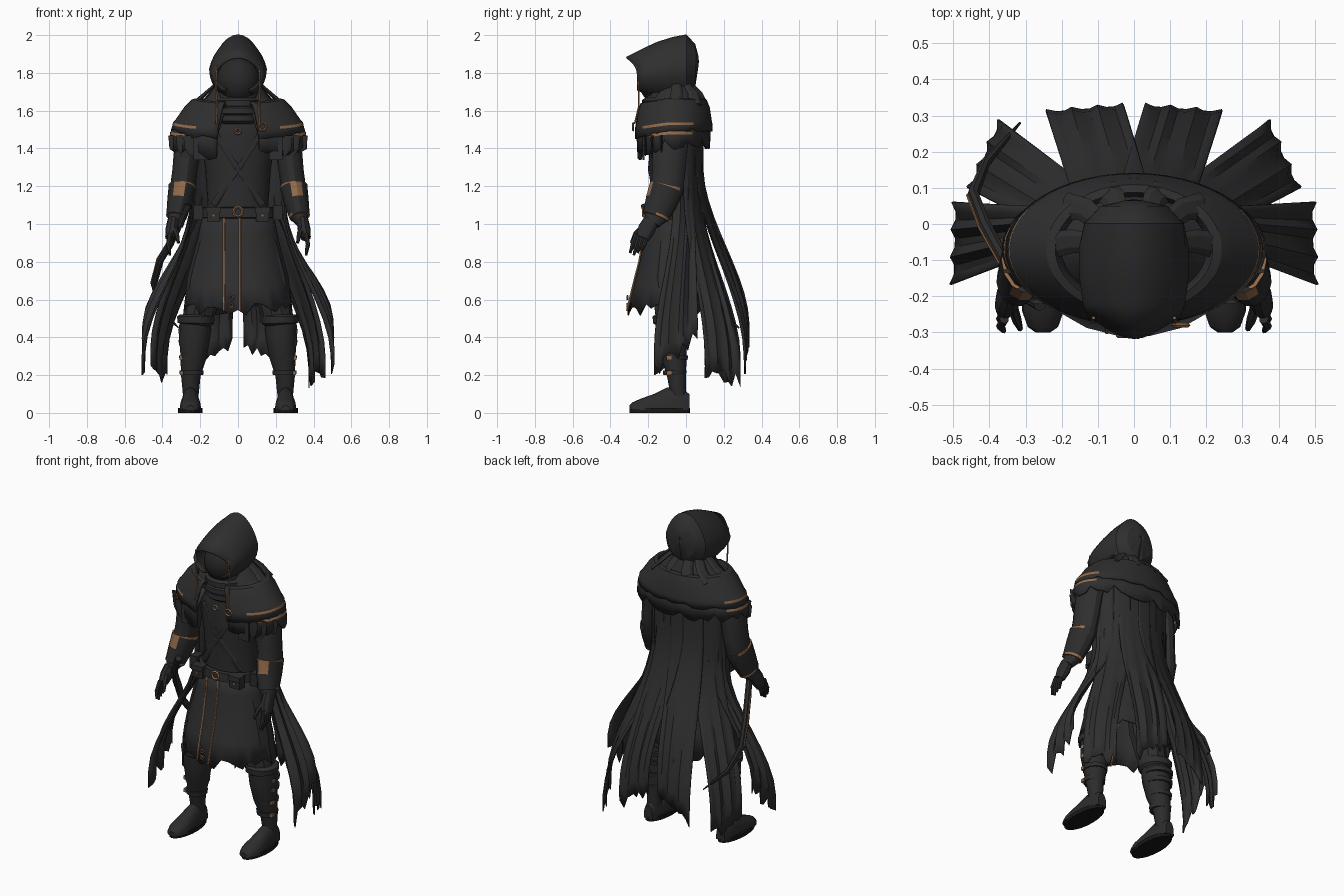
import bpy, bmesh, random
from math import sin, cos, radians, pi
from mathutils import Vector

random.seed(4)
cube = bpy.data.objects.get("Cube")
if cube:
    bpy.data.objects.remove(cube)
parts = []


def material(name, color):
    mat = bpy.data.materials.new(name)
    mat.use_nodes = True
    mat.diffuse_color = (*color, 1)
    mat.node_tree.nodes["Principled BSDF"].inputs["Base Color"].default_value = (*color, 1)
    return mat


cloth = material("charcoal cloth", (.028, .028, .029))
leather = material("black leather", (.025, .025, .026))
shadow = material("dark mask", (.021, .021, .022))
rubber = material("sole black", (.009, .009, .009))
bronze = material("bronze trim", (.3, .15, .07))


def sheet(name, rows, mat, closed=True, caps=False, thick=0, mirror=False, trim=None):
    """Skin rows of points; trim(center) picks the faces painted bronze."""
    bm = bmesh.new()
    grid = [[bm.verts.new(p) for p in row] for row in rows]
    count = len(rows[0])
    for low, high in zip(grid, grid[1:]):
        for i in range(count if closed else count - 1):
            j = (i + 1) % count
            bm.faces.new((low[i], low[j], high[j], high[i]))
    if caps:
        bm.faces.new(grid[0])
        bm.faces.new(grid[-1])
    bmesh.ops.recalc_face_normals(bm, faces=bm.faces)
    for face in bm.faces:
        if trim and trim(face.calc_center_median()):
            face.material_index = 1
    data = bpy.data.meshes.new(name)
    bm.to_mesh(data)
    bm.free()
    data.materials.append(mat)
    data.materials.append(bronze)
    obj = bpy.data.objects.new(name, data)
    bpy.context.collection.objects.link(obj)
    if thick:
        solid = obj.modifiers.new("thickness", "SOLIDIFY")
        solid.thickness = thick
        solid.offset = 0
    if mirror:
        obj.modifiers.new("mirror", "MIRROR")
    parts.append(obj)


def oval(z, rx, ry, cy=-.06, cx=0, start=0, sweep=360, count=28):
    steps = count if sweep == 360 else count - 1
    angles = [radians(start + sweep * i / steps) for i in range(count)]
    return [Vector((cx + rx * cos(a), cy + ry * sin(a), z)) for a in angles]


def tube(name, path, radii, mat, flat=1, sides=10, mirror=False, trim=None, ref=(0, 1, 0)):
    """Round or flattened limb along a path; flat scales the depth."""
    path = [Vector(p) for p in path]
    if not isinstance(radii, (list, tuple)):
        radii = [radii] * len(path)
    rows = []
    for i, (p, r) in enumerate(zip(path, radii)):
        along = (path[min(i + 1, len(path) - 1)] - path[max(i - 1, 0)]).normalized()
        side = along.cross(Vector(ref)).normalized()
        depth = along.cross(side)
        turns = [2 * pi * k / sides for k in range(sides)]
        rows.append([p + r * (side * cos(t) + depth * sin(t) * flat) for t in turns])
    sheet(name, rows, mat, caps=True, mirror=mirror, trim=trim)


def box(name, center, size, mat):
    """Mirrored block."""
    x, y, z = center
    w, d, h = (s / 2 for s in size)
    rows = [[(x + a * w, y + b * d, z + c * h) for a, b in ((-1, -1), (1, -1), (1, 1), (-1, 1))]
            for c in (-1, 1)]
    sheet(name, rows, mat, caps=True, mirror=True)


def ring(name, center, radius, wire, count=14):
    """Small upright bronze ring facing the front."""
    c = Vector(center)
    rows = []
    for i in range(count + 1):
        a = 2 * pi * i / count
        out = Vector((cos(a), 0, sin(a)))
        rows.append([c + out * (radius + wire * cos(k)) + Vector((0, wire * sin(k), 0))
                     for k in (0, pi / 2, pi, 3 * pi / 2)])
    sheet(name, rows, bronze)


# Torso and crossed chest straps
sheet("torso", [oval(z, rx, ry) for z, rx, ry in (
    (1, .18, .13), (1.1, .16, .125), (1.3, .175, .135), (1.45, .2, .14),
    (1.56, .19, .13), (1.62, .1, .1))], leather, caps=True)
for side in (-1, 1):
    tube("chest_strap", [(side * .12, -.175, 1.48), (0, -.195, 1.29), (-side * .13, -.155, 1.1)],
         .018, leather, flat=.4, sides=6)
ring("pendant", (0, -.225, 1.49), .014, .006)

# Skirt with ragged hem and bronze front edges
skirt = []
for z, rx, ry in ((1.07, .18, .14), (.95, .205, .15), (.8, .235, .17), (.68, .262, .195), (.56, .285, .225)):
    row = oval(z, rx, ry, cy=-.06 - (1.07 - z) * .04, count=40)
    for i, p in enumerate(row):
        p.y -= .006 * (i % 2) * (1.07 - z)
        if z < .6:
            p.z += random.uniform(-.05, .025)
    skirt.append(row)
sheet("skirt", skirt, cloth, thick=.008)
for x in (-.075, .01):
    lift = .016 * abs(x) / .075
    tube("skirt_edge", [(x, y + lift, z) for y, z in (
        (-.21, 1.03), (-.223, .95), (-.249, .8), (-.28, .68), (-.314, .54))], .007, bronze, sides=6)
for z in (.57, .61):
    ring("skirt_charm", (-.035, -.31, z), .01, .005)

# Belt, buckle and pouches
sheet("belt", [oval(z, rx, rx - .04) for z, rx in (
    (1.03, .19), (1.035, .205), (1.085, .2), (1.09, .18))], leather)
ring("belt_buckle", (0, -.226, 1.065), .024, .007)
box("pouch", (.13, -.195, 1.05), (.07, .05, .075), leather)
box("pouch_flap", (.13, -.2, 1.075), (.078, .055, .03), cloth)
box("side_case", (.21, -.11, 1.06), (.05, .07, .08), leather)
box("pouch_stud", (.13, -.224, 1.045), (.014, .008, .014), bronze)

# Legs and banded boots
tube("thigh", [(.1, -.07, 1), (.17, -.09, .7), (.215, -.08, .48)], [.09, .1, .08], cloth, mirror=True)
tube("shin", [(.225, -.08, .5), (.23, -.075, .4), (.235, -.065, .3), (.25, -.05, .2), (.25, -.04, .08)],
     [.085, .083, .07, .052, .04], leather, sides=14, mirror=True)
tube("boot_cuff", [(.223, -.08, .52), (.223, -.08, .51), (.223, -.08, .475), (.224, -.08, .465)],
     [.085, .1, .096, .08], cloth, sides=14, mirror=True)
for z in (.2, .28, .36, .42):
    r = .04 + z * .108
    x = .262 - z * .08
    tube("boot_strap", [(x, -.06, z), (x, -.06, z + .025)], [r, r + .003], leather, sides=14, mirror=True)
    box("boot_buckle", (x + r * .88, -.09, z + .012), (.016, .024, .022), bronze)
sections = ((.018, .03, .1), (-.03, .045, .135), (-.1, .048, .135), (-.17, .055, .1),
            (-.24, .058, .075), (-.285, .042, .055), (-.3, .02, .04))
shoe = [[(.252 + w * cos(k * pi / 8), y, .015 + (h - .015) * sin(k * pi / 8) ** .7 if 0 < k < 8 else .015)
         for k in range(9)] for y, w, h in sections]
sheet("shoe", shoe, leather, caps=True, mirror=True)
sheet("sole", [oval(z, .065, .16, cy=-.14, cx=.252, count=20) for z in (0, .025)], rubber,
      caps=True, mirror=True)

# Arms, bracers and gloves
tube("arm", [(.23, -.07, 1.54), (.265, -.085, 1.42), (.282, -.09, 1.28), (.295, -.1, 1.18),
             (.325, -.16, 1.04), (.343, -.18, 1)],
     [.07, .072, .066, .066, .048, .03], cloth, sides=14, flat=1.35, mirror=True)
tube("bracer", [(.295, -.1, 1.205), (.296, -.103, 1.193), (.308, -.13, 1.12), (.324, -.157, 1.05), (.327, -.162, 1.037)],
     [.072, .072, .067, .056, .055], leather, sides=14, flat=1.3, mirror=True,
     trim=lambda c: c.z > 1.185 or c.z < 1.055)
tube("palm", [(.343, -.183, 1.02), (.35, -.21, .97), (.36, -.23, .925)], [.03, .034, .026],
     leather, flat=1.4, mirror=True)
for i in range(4):
    y = -.268 + i * .02
    drop = .012 * abs(i - 1)
    tube("finger", [(.359, y + .005, .95), (.37, y - .014, .89), (.36, y - .028, .835 + drop)],
         [.013, .012, .007], leather, sides=7, mirror=True)
tube("thumb", [(.34, -.22, .99), (.325, -.265, .95), (.315, -.29, .9)], [.016, .014, .008],
     leather, sides=7, mirror=True)


# Tiered shoulder mantle, open at the front and drooping forward
def droop(y):
    return max(0, -y - .1) / .17


def mantle(name, profile, drop, rag):
    rows = []
    for n, (z, rx, ry) in enumerate(profile):
        row = oval(z, rx, ry, cy=-.07, start=-72, sweep=324, count=45)
        for p in row:
            p.z -= .025 * droop(p.y)
            if n == len(profile) - 1:
                p.z += random.uniform(-rag, rag) - drop * droop(p.y)
        rows.append(row)
    sheet(name, rows, cloth, closed=False, thick=.012,
          trim=lambda c: abs(c.x) > .22 and c.y < .04
          and profile[-2][0] < c.z + .025 * droop(c.y) < profile[-3][0])


mantle("upper_mantle", ((1.61, .19, .14), (1.66, .22, .16), (1.655, .24, .175), (1.615, .28, .19), (1.55, .325, .2),
                        (1.535, .339, .203), (1.522, .341, .204), (1.495, .35, .205)), .02, .012)
mantle("lower_mantle", ((1.6, .24, .15), (1.52, .32, .185), (1.486, .353, .194), (1.473, .355, .195),
                        (1.425, .36, .19)), .045, .03)
box("front_flap", (.2, -.225, 1.4), (.07, .012, .12), cloth)
for x, y, low in ((.29, -.18, 1.35), (.25, -.215, 1.36), (.33, -.13, 1.38)):
    tube("torn_flap", [(x, y, 1.47), (x - .005, y, 1.4), (x - .01, y, low)], [.04, .036, .012],
         cloth, flat=.2, sides=6, mirror=True)
ring("brooch", (.13, -.28, 1.515), .02, .006)

# Neck cowl, folded scarf and shoulder drapes
sheet("neck_cowl", [oval(z, rx, ry, cy=-.06) for z, rx, ry in (
    (1.6, .25, .15), (1.67, .165, .125), (1.76, .1, .09))], cloth)
for z, r in ((1.56, .115), (1.6, .12), (1.64, .115), (1.68, .1)):
    sheet("scarf_fold", [oval(z + dz, r + dr, r + dr, cy=-.11) for dz, dr in (
        (-.03, -.01), (-.015, .008), (.015, .008), (.03, -.01))], cloth)
for x, y in ((.24, -.06), (.19, .05), (.08, .09)):
    tube("drape", [(x * .4, y * .4 - .03, 1.76), (x * .72, y * .8, 1.69), (x, y, 1.63)],
         [.025, .033, .038], cloth, flat=.35, sides=6, mirror=True, ref=(0, 0, 1))

# Hood with a pointed brim, over a dark mask; the gap below widens forward
hood = []
for y, w, top, low, gap in ((.06, .025, 1.89, 1.83, 0), (.045, .09, 1.95, 1.73, 0), (0, .135, 1.999, 1.67, 10),
                            (-.07, .148, 1.985, 1.66, 24), (-.15, .147, 1.96, 1.665, 28),
                            (-.22, .137, 1.928, 1.68, 28), (-.258, .124, 1.88, 1.7, 28)):
    row = []
    for k in range(25):
        a = radians(gap - 90 + (360 - 2 * gap) * k / 24)
        peak = max(0, sin(a))
        tip = peak ** 2 * (.058 if y < -.25 else 0)
        row.append((w * cos(a) * (1 - .22 * peak), y - tip, (top + low) / 2 + (top - low) / 2 * sin(a)))
    hood.append(row)
hood.insert(0, [(p[0] * .1, .063, 1.86 + (p[2] - 1.86) * .1) for p in hood[0]])
sheet("hood", hood, cloth, closed=False, thick=.01)
mask = [oval(1.76 + .125 * sin(a), .115 * cos(a), .115 * cos(a), cy=-.14, count=20)
        for a in (radians(-88 + 22 * i) for i in range(9))]
sheet("mask", mask, shadow, caps=True)
for side in (-1, 1):
    tube("hood_cord", [(side * .112, -.26, 1.84), (side * .117, -.25, 1.72), (side * .11, -.25, 1.62),
                       (side * .115, -.272, 1.53)], .005, bronze, sides=6)

# Long cape of pleated, torn strips: straight to the waist, then flaring
strips = ((-8, 42, (.5, -.165), (.495, .06), .22, .4, .35), (16, 68, (.455, .1), (.37, .285), .22, .17, .27),
          (50, 100, (.24, .31), (.03, .328), .22, .36, .2))
for side in (-1, 1):
    for first, last, left, right, tip, inner_tip, flare in strips:
        tears = [random.uniform(-.04, .04) for _ in range(10)]
        rows = []
        for step in range(15):
            t = step / 14
            s = min(1, max(0, (t - flare) / (.94 - flare)))
            blend = s * s * (3 - 2 * s)
            row = []
            for i, p in enumerate(oval(1.54, .25, .14, cy=-.05, start=first, sweep=last - first, count=10)):
                end = Vector(left).lerp(Vector(right), i / 9)
                flat = p.xy.lerp(end, blend)
                flat *= 1 + (.05 if i % 3 == 0 else -.03) * t * (1.3 - t)
                hem = tip + (inner_tip - tip) * i / 9 + tears[i] * t
                row.append((flat.x * side, flat.y, 1.54 + (hem - 1.54) * t))
            rows.append(row)
        sheet("cape_strip", rows, cloth, closed=False, thick=.006)

# Curved sabre at the right hip
tube("sabre_blade", [(-.31, -.19, .99), (-.355, -.11, .9), (-.41, -.01, .81), (-.445, .08, .68),
                     (-.41, .17, .55), (-.315, .28, .45)],
     [.022, .026, .026, .024, .018, .004], leather, flat=.7, sides=8, ref=(1, 0, 0))
tube("sabre_edge", [(-.372, -.11, .905), (-.428, -.01, .815), (-.461, .08, .685)], .004, bronze, sides=6)
tube("sabre_grip", [(-.26, -.22, 1.1), (-.285, -.21, 1.05), (-.31, -.19, .99)], [.02, .016, .02], leather)

# Smooth shading that keeps creases sharp
bpy.ops.object.select_all(action="DESELECT")
for obj in parts:
    obj.select_set(True)
bpy.context.view_layer.objects.active = parts[0]
bpy.ops.object.shade_smooth_by_angle(angle=radians(30))
